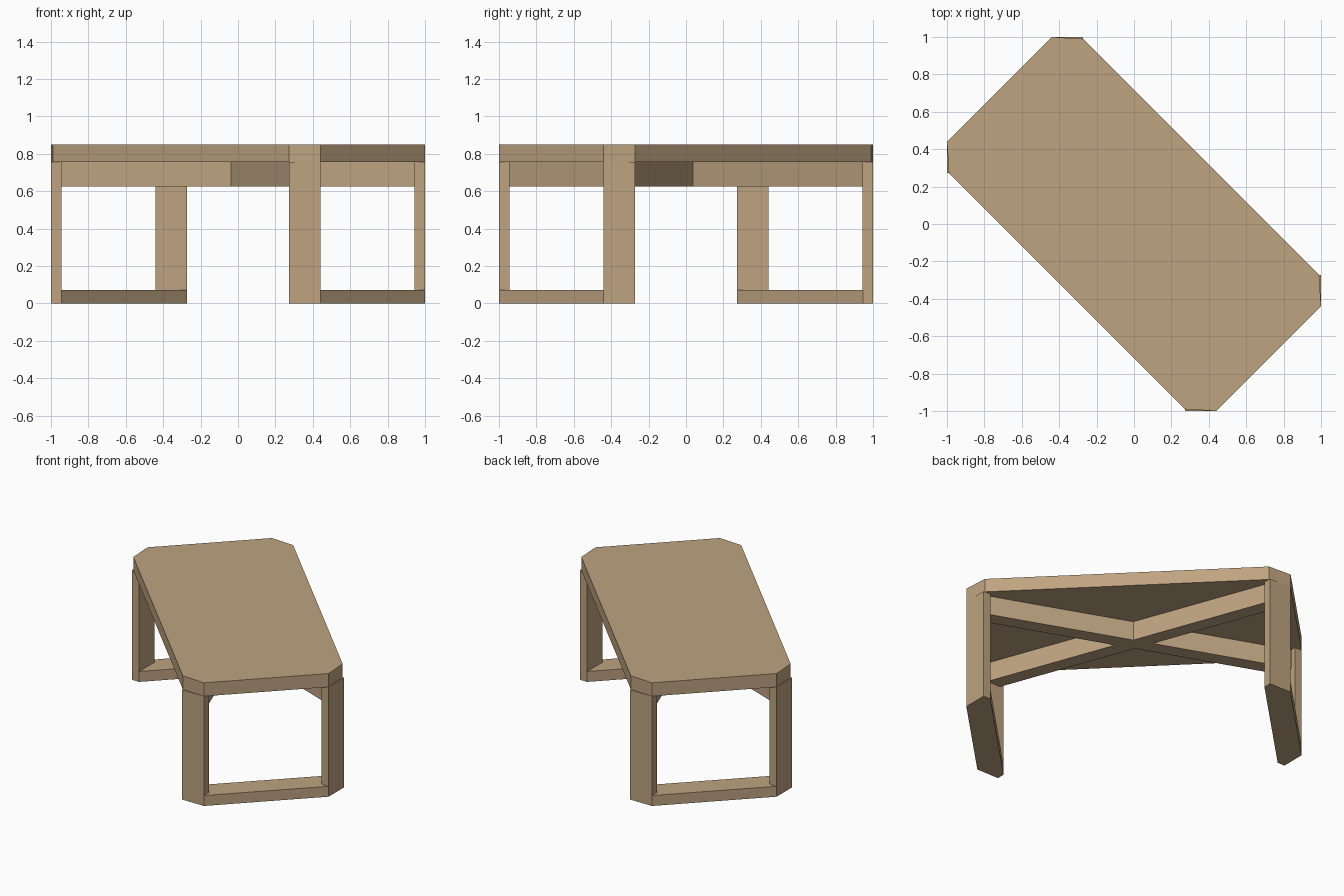
import bpy
import bmesh

cube = bpy.data.objects.get("Cube")
if cube:
    bpy.data.objects.remove(cube, do_unlink=True)

# One wood colour for the whole table
WOOD = (0.515, 0.367, 0.216, 1.0)
wood = bpy.data.materials.new("light_wood")
wood.use_nodes = True
wood.diffuse_color = WOOD
bsdf = wood.node_tree.nodes["Principled BSDF"]
bsdf.inputs["Base Color"].default_value = WOOD
bsdf.inputs["Roughness"].default_value = 0.7


def prism(name, outline, bottom, top):
    """Upright prism from a plan outline."""
    bm = bmesh.new()
    face = bm.faces.new([bm.verts.new((x, y, bottom)) for x, y in outline])
    result = bmesh.ops.extrude_face_region(bm, geom=[face])
    verts = [v for v in result["geom"] if isinstance(v, bmesh.types.BMVert)]
    bmesh.ops.translate(bm, verts=verts, vec=(0, 0, top - bottom))
    bmesh.ops.recalc_face_normals(bm, faces=bm.faces)
    mesh = bpy.data.meshes.new(name)
    bm.to_mesh(mesh)
    bm.free()
    mesh.materials.append(wood)
    obj = bpy.data.objects.new(name, mesh)
    bpy.context.collection.objects.link(obj)
    return obj


def turned(points):
    """Half turn about the table centre."""
    return [(-x, -y) for x, y in points]


FOOT_TOP, RAIL_BOTTOM, TOP_BOTTOM, TOP = 0.072, 0.625, 0.757, 0.85
IN, OUT, FAR, THIN = 0.272, 0.44, 1.0, 0.945
EDGE = 0.99

# Plans of the parts at one end of the table
chevron = [(IN, -EDGE), (OUT, -FAR), (OUT, -OUT), (FAR, -OUT), (EDGE, -IN), (IN, -IN)]
corner = [(OUT, -FAR), (FAR, -OUT), (OUT, -OUT)]
foot = [(IN, -FAR), (OUT, -FAR), (FAR, -OUT), (FAR, -IN), (THIN, -IN), (IN, -THIN)]
leg_a = [(IN, -FAR), (OUT, -FAR), (OUT, -THIN), (IN, -THIN)]
leg_b = [(-y, -x) for x, y in leg_a]

end_parts = [
    ("top_chevron", chevron, TOP_BOTTOM, TOP),
    ("top_corner", corner, TOP_BOTTOM, TOP),
    ("foot", foot, 0, FOOT_TOP),
    ("leg_outer", leg_a, FOOT_TOP, TOP_BOTTOM),
    ("leg_inner", leg_b, FOOT_TOP, TOP_BOTTOM),
]
for name, plan, low, high in end_parts:
    prism("front_" + name, plan, low, high)
    prism("back_" + name, turned(plan), low, high)

# Middle panel of the table top, notched by the chevrons
half_panel = [(IN, -EDGE), (IN, -IN), (EDGE, -IN)]
prism("top_panel", half_panel + turned(half_panel), TOP_BOTTOM, TOP)

# Crossed rails joining opposite legs
half_cross = [(THIN, -0.405), (THIN, -0.3), (0.038, 0.038),
              (-0.3, THIN), (-0.405, THIN), (-0.084, 0.084)]
prism("crossed_rails", half_cross + turned(half_cross), RAIL_BOTTOM, TOP_BOTTOM)
